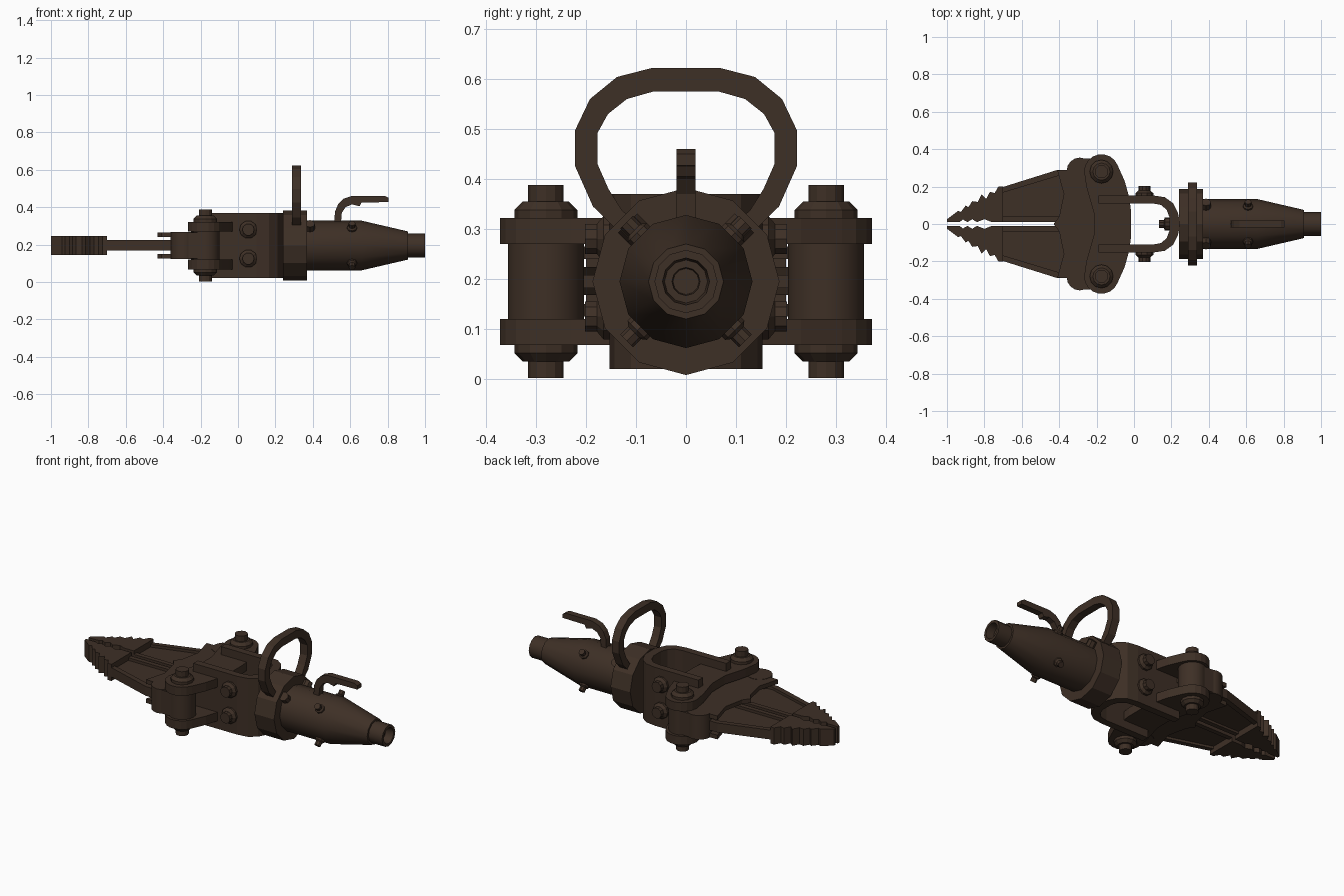
import bpy, bmesh, math
from mathutils import Matrix, Vector

brown = bpy.data.materials.new("dark brown metal")
brown.diffuse_color = (0.048, 0.029, 0.019, 1)
CZ = 0.195                                   # height of the tool axis


def finish(name, bm, smooth=False):
    bmesh.ops.recalc_face_normals(bm, faces=bm.faces)
    me = bpy.data.meshes.new(name)
    bm.to_mesh(me)
    bm.free()
    ob = bpy.data.objects.new(name, me)
    bpy.context.collection.objects.link(ob)
    me.materials.append(brown)
    if smooth:
        me.shade_smooth()
        me.set_sharp_from_angle(angle=math.radians(33))
    return ob


def prism(name, pts, a, b, axes="xyz"):
    """Extrude a 2D outline; axes names where (u, v, depth) go."""
    bm = bmesh.new()

    def place(u, v, d):
        c = dict(zip(axes, (u, v, d)))
        return bm.verts.new((c["x"], c["y"], c["z"]))
    lo = [place(u, v, a) for u, v in pts]
    hi = [place(u, v, b) for u, v in pts]
    bm.faces.new(lo)
    bm.faces.new(hi)
    n = len(pts)
    for i in range(n):
        j = (i + 1) % n
        bm.faces.new((lo[i], lo[j], hi[j], hi[i]))
    return finish(name, bm)


def lathe(name, prof, origin, direction, sides=12, smooth=False, phase=0.0):
    """Spin (distance, radius) points around an axis, capped at both ends."""
    bm = bmesh.new()
    m = Matrix.Translation(origin) @ Vector(direction).to_track_quat('Z', 'Y').to_matrix().to_4x4()
    rings = []
    for h, r in prof:
        rings.append([bm.verts.new(m @ Vector((r * math.cos(phase + math.tau * k / sides),
                                               r * math.sin(phase + math.tau * k / sides), h)))
                      for k in range(sides)])
    for A, B in zip(rings, rings[1:]):
        for k in range(sides):
            j = (k + 1) % sides
            bm.faces.new((A[k], A[j], B[j], B[k]))
    bm.faces.new(rings[0])
    bm.faces.new(rings[-1])
    return finish(name, bm, smooth)


def sym(half):
    """Close a half outline by mirroring v."""
    return half + [(u, -v) for u, v in reversed(half)]


# Main body: barrel, taper, hollow nozzle
lathe("body_barrel", [(0.30, 0.133), (0.66, 0.133), (0.91, 0.075), (0.91, 0.063), (1.0, 0.063),
                      (1.0, 0.047), (0.95, 0.043), (0.95, 0.028), (0.92, 0.026)],
      (0, 0, CZ), (1, 0, 0), 12, True)
lathe("body_flange", [(0.24, 0.187), (0.37, 0.187)], (0, 0, CZ), (1, 0, 0), 12)

# Four small screws around the barrel
for k in range(4):
    a = math.radians(45 + 90 * k)
    lathe("barrel_screw", [(0.11, 0.027), (0.138, 0.027), (0.145, 0.018), (0.168, 0.018)],
          (0.61, 0, CZ), (0, math.cos(a), math.sin(a)), 8)

# Carrying handle loop
outer = [(0.085, 0.275), (0.186, 0.345), (0.222, 0.426), (0.222, 0.497),
         (0.192, 0.56), (0.138, 0.604), (0.068, 0.622)]
inner = [(0.085, 0.305), (0.127, 0.336), (0.155, 0.38), (0.177, 0.43), (0.177, 0.492),
         (0.156, 0.53), (0.118, 0.56), (0.065, 0.575)]
outer[0] = (0.11, 0.27)
loop = outer + [(-y, z) for y, z in reversed(outer)] \
    + [(-y, z) for y, z in inner] + list(reversed(inner))
prism("carry_handle", loop, 0.288, 0.336, "yzx")
for s in (1, -1):
    lathe("handle_screw", [(0.12, 0.027), (0.165, 0.027)], (0.385, 0, CZ), (0, s, 1), 8)

# Trigger lever
prism("trigger_lever", [(0.515, 0.31), (0.518, 0.375), (0.535, 0.415), (0.565, 0.445), (0.61, 0.46),
                        (0.785, 0.46), (0.805, 0.45), (0.805, 0.427), (0.66, 0.425), (0.65, 0.405),
                        (0.61, 0.415), (0.575, 0.40), (0.555, 0.37), (0.55, 0.31)],
      -0.019, 0.019, "xzy")

# U-shaped yoke
yo = [(-0.19, 0.153), (0.10, 0.153), (0.165, 0.143), (0.21, 0.11), (0.235, 0.06), (0.243, 0.02)]
yi = [(-0.19, 0.11), (0.10, 0.11), (0.145, 0.102), (0.175, 0.075), (0.19, 0.035)]
prism("yoke", sym(yo) + [(x, -y) for x, y in yi] + list(reversed(yi)), 0.02, 0.37)
lathe("yoke_inner_bolt", [(0.20, 0.035), (0.165, 0.035), (0.16, 0.022), (0.135, 0.022)],
      (0, 0, CZ), (1, 0, 0), 10)

# Bolts on the yoke sides
for s in (1, -1):
    for z in (0.125, 0.28):
        lathe("yoke_side_bolt", [(0.14, 0.048), (0.165, 0.048), (0.178, 0.032), (0.202, 0.032)],
              (0.055, 0, z), (0, s, 0), 10)

# Bow plates joining the two pivots, above and below
PX, PY = -0.174, 0.28
bow = [(-0.015, 0.06), (-0.025, 0.14), (-0.05, 0.23)]
bow += [(PX + 0.093 * math.cos(math.radians(a)), PY + 0.093 * math.sin(math.radians(a)))
        for a in range(20, 201, 20)]
bow += [(-0.255, 0.20), (-0.235, 0.13), (-0.215, 0.06)]
for z in (0.068, 0.27):
    prism("bow_plate", sym(bow), z, z + 0.052)

for s in (1, -1):
    def mir(pts):
        return [(x, s * y) for x, y in pts]

    # Pivot pin with washers and hex nuts
    for d in (1, -1):
        lathe("pivot_nut", [(0.12, 0.063), (0.143, 0.063), (0.16, 0.046), (0.16, 0.0355), (0.193, 0.0355)],
              (PX, s * PY, CZ), (0, 0, d), 12)
    lathe("pivot_knuckle", [(-0.076, 0.076), (0.076, 0.076)], (PX, s * PY, CZ), (0, 0, 1), 20, True)

    # Arm root: boss, block to the knuckle and two cheek plates
    lathe("arm_boss", [(-0.072, 0.07), (0.072, 0.07)], (-0.29, s * 0.285, CZ), (0, 0, 1), 16, True)
    prism("arm_root_block", mir([(-0.33, 0.225), (-0.17, 0.205), (-0.17, 0.35), (-0.29, 0.35)]), 0.125, 0.265)
    cheek = [(-0.43, 0.0), (-0.40, 0.04), (-0.375, 0.16), (-0.41, 0.287), (-0.30, 0.29),
             (-0.18, 0.25), (-0.17, 0.10), (-0.20, 0.0)]
    for z in (0.125, 0.24):
        prism("arm_cheek_plate", mir(cheek), z, z + 0.025)

    # Arm: thin web with a raised rim on both sides
    prism("arm_web", mir([(-0.71, 0.012), (-0.71, 0.19), (-0.40, 0.285), (-0.22, 0.285), (-0.22, 0.012)]),
          0.182, 0.208)
    prism("arm_outer_rim", mir([(-0.71, 0.195), (-0.41, 0.289), (-0.28, 0.289), (-0.28, 0.255),
                                (-0.39, 0.262), (-0.71, 0.165)]), 0.168, 0.224)
    prism("arm_inner_rim", mir([(-0.71, 0.012), (-0.71, 0.04), (-0.25, 0.04), (-0.25, 0.012)]), 0.168, 0.224)

    # Serrated gripping tip
    tip = [(-0.70, 0.012), (-0.70, 0.20), (-0.725, 0.20), (-0.745, 0.165), (-0.77, 0.172), (-0.79, 0.135),
           (-0.815, 0.158), (-0.835, 0.118), (-0.865, 0.122), (-0.885, 0.09), (-0.90, 0.098),
           (-0.925, 0.065), (-0.94, 0.07), (-1.0, 0.025), (-1.0, 0.010),
           (-0.93, 0.012), (-0.915, 0.024), (-0.89, 0.010), (-0.865, 0.026), (-0.84, 0.010),
           (-0.80, 0.026), (-0.765, 0.012)]
    prism("arm_tip", mir(tip), 0.145, 0.245)
